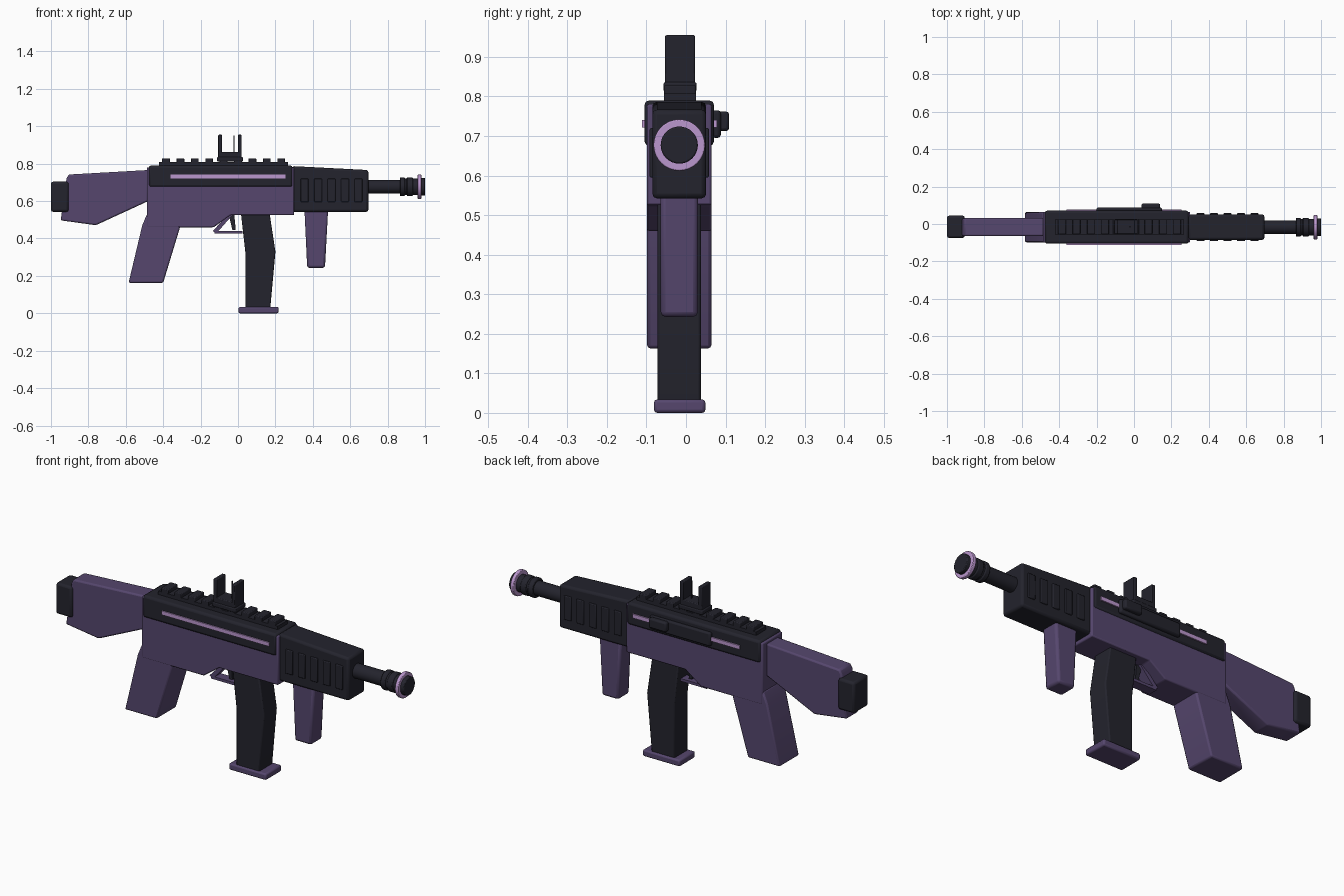
import bpy, bmesh, math
from mathutils import Matrix

cube = bpy.data.objects.get("Cube")
if cube:
    bpy.data.objects.remove(cube, do_unlink=True)

YC = -0.017   # centre plane of the body
BORE = 0.677  # barrel height


def material(name, rgb):
    m = bpy.data.materials.new(name)
    m.use_nodes = True
    m.diffuse_color = (*rgb, 1)
    m.node_tree.nodes["Principled BSDF"].inputs["Base Color"].default_value = (*rgb, 1)
    return m


PURPLE = material("dusty purple", (0.092, 0.062, 0.155))
DARK = material("charcoal", (0.017, 0.017, 0.026))
PINK = material("lilac", (0.50, 0.31, 0.62))


def finish(name, bm, mat, bevel=0.0, segments=2):
    bmesh.ops.recalc_face_normals(bm, faces=bm.faces)
    mesh = bpy.data.meshes.new(name)
    bm.to_mesh(mesh)
    bm.free()
    obj = bpy.data.objects.new(name, mesh)
    bpy.context.collection.objects.link(obj)
    mesh.materials.append(mat)
    if bevel:
        mod = obj.modifiers.new("Bevel", 'BEVEL')
        mod.width, mod.segments = bevel, segments
        mod.limit_method, mod.angle_limit = 'ANGLE', math.radians(30)
    bpy.ops.object.select_all(action='DESELECT')
    obj.select_set(True)
    bpy.context.view_layer.objects.active = obj
    bpy.ops.object.shade_smooth_by_angle(angle=math.radians(35))
    return obj


def slab(name, outline, half, mat, bevel=0.0, yc=YC):
    """Side outline in x and z, extruded across the width."""
    bm = bmesh.new()
    face = bm.faces.new([bm.verts.new((x, yc - half, z)) for x, z in outline])
    out = bmesh.ops.extrude_face_region(bm, geom=[face])
    moved = [v for v in out["geom"] if isinstance(v, bmesh.types.BMVert)]
    bmesh.ops.translate(bm, verts=moved, vec=(0, 2 * half, 0))
    return finish(name, bm, mat, bevel)


def box(name, x, y, z, mat, bevel=0.0):
    return slab(name, [(x[0], z[0]), (x[1], z[0]), (x[1], z[1]), (x[0], z[1])],
                (y[1] - y[0]) / 2, mat, bevel, (y[0] + y[1]) / 2)


def tube(name, x0, x1, radius, mat, bevel=0.0):
    bm = bmesh.new()
    place = Matrix.Translation(((x0 + x1) / 2, YC, BORE)) @ Matrix.Rotation(math.pi / 2, 4, 'Y')
    bmesh.ops.create_cone(bm, cap_ends=True, segments=32, radius1=radius,
                          radius2=radius, depth=x1 - x0, matrix=place)
    return finish(name, bm, mat, bevel)


# Receiver, top cover and side stripes
slab("receiver", [(-0.487, 0.78), (0.30, 0.78), (0.30, 0.525), (-0.04, 0.525),
                  (-0.13, 0.46), (-0.487, 0.46)], 0.082, PURPLE, 0.006)
box("top_cover", (-0.477, 0.292), (-0.105, 0.071), (0.675, 0.79), DARK, 0.012)
for side, y in (("right", (-0.111, -0.102)), ("left", (0.068, 0.078))):
    box("stripe_" + side, (-0.362, 0.255), y, (0.721, 0.741), PINK)

# Charging slide on the left side
box("slide_plate", (-0.20, 0.15), (0.065, 0.088), (0.695, 0.765), DARK, 0.008)
box("charging_knob", (0.04, 0.14), (0.08, 0.109), (0.712, 0.762), DARK, 0.008)

# Pistol grip
slab("pistol_grip", [(-0.487, 0.53), (-0.512, 0.47), (-0.585, 0.163), (-0.40, 0.163),
                     (-0.31, 0.46), (-0.31, 0.53)], 0.081, PURPLE, 0.008)

# Shoulder stock and butt pad
slab("stock", [(-0.48, 0.766), (-0.905, 0.742), (-0.917, 0.72), (-0.948, 0.497),
               (-0.76, 0.471), (-0.48, 0.60)], 0.048, PURPLE, 0.008)
box("butt_pad", (-1.0, -0.905), (-0.075, 0.045), (0.542, 0.704), DARK, 0.012)

# Handguard with raised side ribs
slab("handguard", [(0.29, 0.787), (0.697, 0.766), (0.697, 0.542), (0.29, 0.542)],
     0.068, DARK, 0.012)
for i in range(5):
    x = 0.335 + i * 0.072
    box(f"handguard_rib_{i + 1}", (x, x + 0.042), (YC - 0.075, YC + 0.075),
        (0.595, 0.72), DARK, 0.004)

# Front grip
slab("front_grip", [(0.355, 0.56), (0.482, 0.56), (0.465, 0.243), (0.37, 0.243)],
     0.047, PURPLE, 0.012)

# Barrel, muzzle and ring
tube("barrel", 0.68, 0.90, 0.037, DARK)
tube("muzzle_collar", 0.865, 0.892, 0.050, DARK, 0.005)
tube("muzzle_body", 0.892, 0.965, 0.044, DARK)
tube("muzzle_band", 0.902, 0.935, 0.050, DARK, 0.005)
tube("muzzle_ring", 0.961, 0.98, 0.065, PINK, 0.003)
tube("muzzle_tip", 0.97, 1.0, 0.047, DARK, 0.004)

# Magazine
slab("magazine", [(0.015, 0.54), (0.168, 0.54), (0.20, 0.33), (0.172, 0.02),
                  (0.04, 0.02), (0.04, 0.32)], 0.055, DARK, 0.006)
box("magazine_base", (0.003, 0.217), (-0.081, 0.049), (0.0, 0.034), PURPLE, 0.008)

# Trigger and guard
box("guard_bar", (-0.125, 0.025), (-0.042, 0.008), (0.426, 0.44), PURPLE)
slab("guard_rear", [(-0.135, 0.44), (-0.115, 0.428), (-0.03, 0.525), (-0.05, 0.53)],
     0.025, PURPLE)
slab("trigger", [(-0.05, 0.53), (-0.02, 0.53), (-0.012, 0.445), (-0.03, 0.445)],
     0.012, DARK)

# Accessory rail
box("rail_base", (-0.422, 0.267), (-0.055, 0.025), (0.785, 0.808), DARK)
for i in range(9):
    x = -0.385 + i * 0.077
    box(f"rail_tooth_{i + 1}", (x - 0.021, x + 0.021), (-0.055, 0.025),
        (0.80, 0.829), DARK, 0.004)

# Open sight
box("sight_clamp", (-0.112, 0.026), (-0.057, 0.027), (0.812, 0.836), DARK, 0.005)
box("sight_base", (-0.106, 0.02), (-0.053, 0.023), (0.83, 0.862), DARK, 0.004)
for name, x in (("rear", -0.106), ("front", 0.0)):
    box("sight_post_" + name, (x, x + 0.02), (-0.053, 0.023), (0.85, 0.955), DARK, 0.004)
box("sight_pin", (-0.023, -0.019), (-0.02, -0.012), (0.85, 0.952), DARK)
